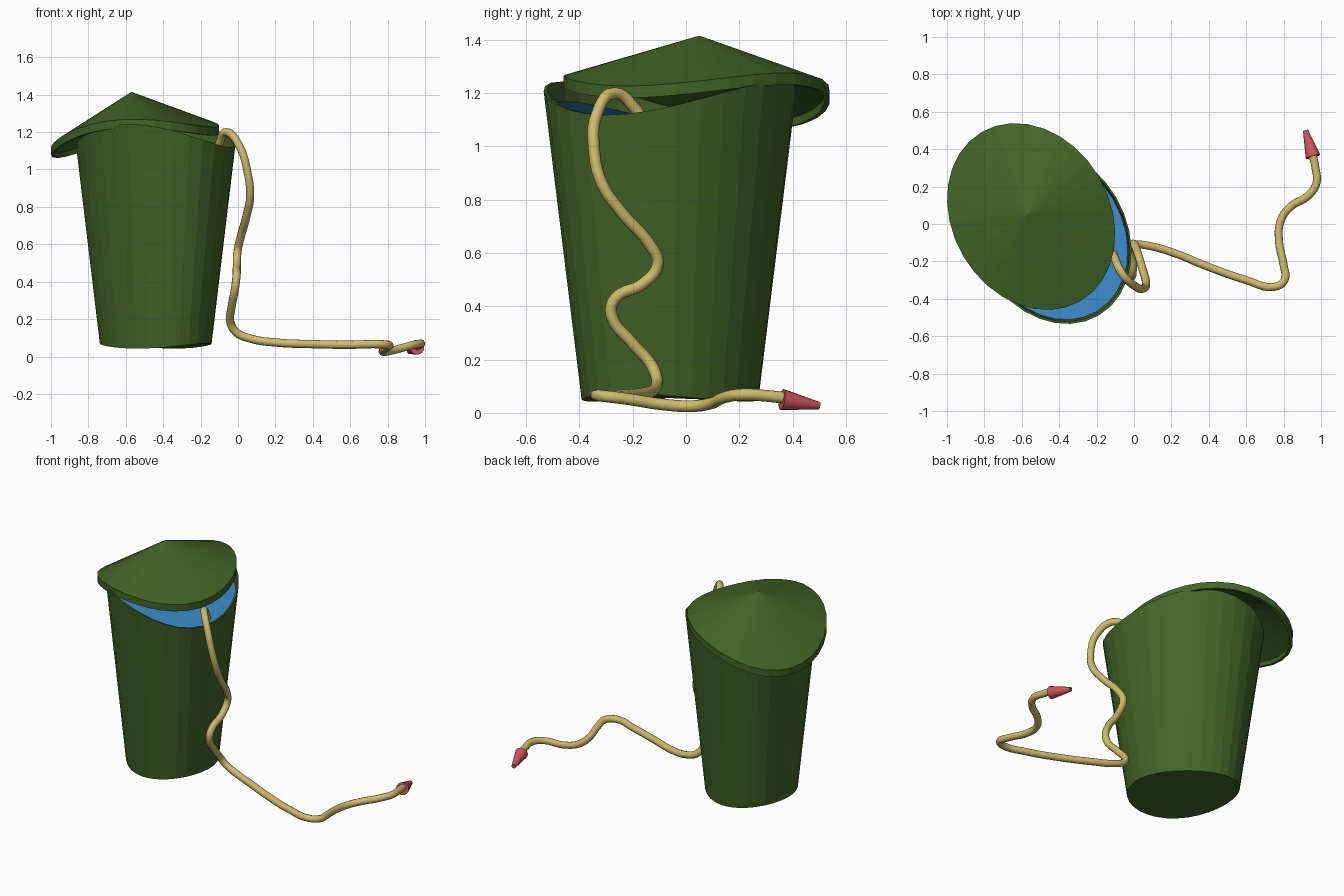
import bpy, bmesh
from math import sin, cos, tau
from mathutils import Vector

if "Cube" in bpy.data.objects:
    bpy.data.objects.remove(bpy.data.objects["Cube"])

SIDES = 32
MAJOR, MINOR = Vector((-0.506, 0.862)) * 0.524, Vector((0.862, 0.506)) * 0.421


def material(name, rgb):
    m = bpy.data.materials.new(name)
    m.diffuse_color = (*rgb, 1)
    m.use_nodes = True
    m.node_tree.nodes["Principled BSDF"].inputs["Base Color"].default_value = m.diffuse_color
    return m


green = material("green", (0.055, 0.13, 0.02))
blue = material("blue", (0.05, 0.27, 0.62))
yellow = material("yellow", (0.62, 0.5, 0.15))
red = material("red", (0.58, 0.09, 0.1))


def ring(center, scale, z, wave=0.0, tilt=0.0):
    """Skewed oval whose height follows a saddle wave plus a tilt."""
    pts = []
    for i in range(SIDES):
        t = tau * i / SIDES
        p = Vector(center) + (MAJOR * cos(t) + MINOR * sin(t)) * scale
        h = wave * (0.045 * sin(2 * t) - 0.017 * cos(2 * t))
        h += tilt * (0.037 * sin(t) - 0.047 * cos(t))
        pts.append((p.x, p.y, z + h))
    return pts


def loft(name, rings, mat):
    """Skin a list of rings; a one-point ring is a cone tip, others get capped."""
    bm = bmesh.new()
    rows = [[bm.verts.new(p) for p in r] for r in rings]
    for a, b in zip(rows, rows[1:]):
        n = max(len(a), len(b))
        for i in range(n):
            j = (i + 1) % n
            if len(a) == 1:
                bm.faces.new((a[0], b[j], b[i]))
            elif len(b) == 1:
                bm.faces.new((a[i], a[j], b[0]))
            else:
                bm.faces.new((a[i], a[j], b[j], b[i]))
    for end in (rows[0], rows[-1]):
        if len(end) > 1:
            bm.faces.new(end)
    bmesh.ops.recalc_face_normals(bm, faces=bm.faces)
    me = bpy.data.meshes.new(name)
    bm.to_mesh(me)
    bm.free()
    me.materials.append(mat)
    ob = bpy.data.objects.new(name, me)
    bpy.context.collection.objects.link(ob)
    return ob


# Tapered bin, open at the top with a thin wall
C = (-0.44, -0.06)
loft("bin", [
    ring(C, 0.665, 0.057, -0.3),
    ring(C, 0.95, 1.18, 1.3),
    ring(C, 0.925, 1.18, 1.3),
    ring(C, 0.64, 0.085, -0.3),
], green)

# Blue contents just under the rim
loft("contents", [ring(C, 0.89, 1.09, 1.1), ring(C, 0.905, 1.115, 1.1)], blue)

# Tilted, warped conical lid with a hollow underside
L = (-0.55, 0.04)
loft("lid", [
    [(-0.57, 0.05, 1.415)],
    ring(L, 1.0, 1.2145, 1, 1),
    ring(L, 1.0, 1.17, 1, 1),
    ring(L, 0.96, 1.17, 1, 1),
    ring(L, 0.96, 1.20, 1, 1),
    [(-0.57, 0.05, 1.385)],
], green)

# Hose hanging over the rim and winding along the ground
path = [
    (-.115, -.15, 1.07), (-.10, -.19, 1.14), (-.06, -.27, 1.20),
    (.01, -.335, 1.12), (.05, -.345, .99), (.065, -.315, .86),
    (.045, -.24, .75), (.012, -.135, .63), (-.003, -.105, .56),
    (-.006, -.16, .485), (-.008, -.265, .43), (-.015, -.28, .37),
    (-.035, -.20, .26), (-.04, -.13, .18), (-.01, -.11, .13),
    (.07, -.115, .095), (.2, -.15, .075), (.4, -.23, .066),
    (.6, -.3, .063), (.75, -.336, .066), (.805, -.30, .062),
    (.80, -.22, .052), (.775, -.09, .032), (.785, .02, .025),
    (.84, .095, .036), (.93, .15, .06), (.976, .22, .069),
    (.97, .3, .064), (.953, .38, .055),
]
cu = bpy.data.curves.new("hose", 'CURVE')
cu.dimensions = '3D'
cu.bevel_depth = 0.022
cu.bevel_resolution = 3
cu.resolution_u = 5
cu.use_fill_caps = True
sp = cu.splines.new('BEZIER')
sp.bezier_points.add(len(path) - 1)
for bp, p in zip(sp.bezier_points, path):
    bp.co = p
    bp.handle_left_type = bp.handle_right_type = 'AUTO'
cu.materials.append(yellow)
bpy.context.collection.objects.link(bpy.data.objects.new("hose", cu))

# Tapered nozzle on the hose end
a, b = Vector((.957, .36, .05)), Vector((.917, .50, .027))
bpy.ops.mesh.primitive_cone_add(vertices=16, radius1=0.04, radius2=0.014,
                                depth=(b - a).length, location=(a + b) / 2)
nozzle = bpy.context.object
nozzle.name = "nozzle"
nozzle.rotation_euler = (b - a).to_track_quat('Z', 'Y').to_euler()
nozzle.data.materials.append(red)
bpy.ops.object.shade_smooth_by_angle()
